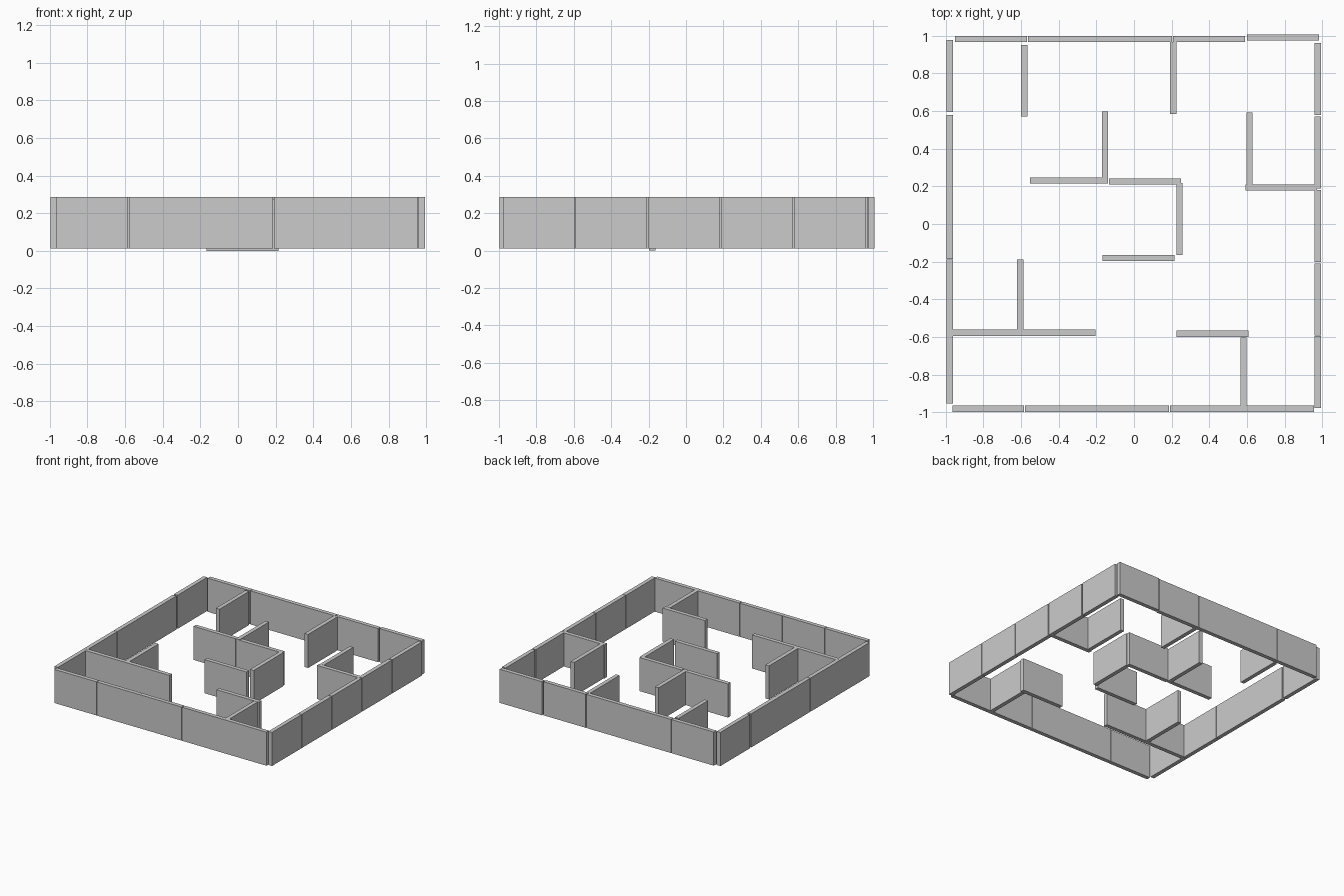
import bpy

if "Cube" in bpy.data.objects:
    bpy.data.objects.remove(bpy.data.objects["Cube"])

L, T, H = 0.382, 0.033, 0.275   # wall panel length, thickness, height
BASE = 0.012                    # most panels sit just above the ground


def wall(name, x, y, along_x=True, length=L, z=BASE):
    bpy.ops.mesh.primitive_cube_add(size=1, location=(x, y, z + H / 2))
    ob = bpy.context.object
    ob.name = name
    ob.scale = (length, T, H) if along_x else (T, length, H)
    bpy.ops.object.transform_apply(location=False, rotation=False, scale=True)


# Outer walls
for x, y in [(-0.76, 0.983), (-0.372, 0.983), (0.01, 0.983), (0.399, 0.983), (0.792, 0.99)]:
    wall("back_wall", x, y)
for x in (-0.774, -0.388, -0.005, 0.383, 0.766):
    wall("front_wall", x, -0.981)
for y, length in [(0.786, L), (0.197, 2 * L), (-0.379, L), (-0.763, L)]:
    wall("left_wall", -0.979, y, False, length)
for y in (0.771, 0.38, -0.011, -0.4, -0.787):
    wall("right_wall", 0.976, y, False)

# Inner walls running left to right
for x, y in [(-0.362, 0.231), (0.059, 0.226), (0.782, 0.194), (0.417, -0.583)]:
    wall("inner_wall_across", x, y)
wall("inner_wall_long", -0.587, -0.578, length=2 * L)
wall("inner_wall_low", 0.025, -0.18, z=0.0)

# Inner walls running front to back
for x, y in [(-0.583, 0.761), (0.209, 0.776), (-0.154, 0.407), (0.613, 0.402),
             (0.241, 0.027), (-0.604, -0.379), (0.582, -0.793)]:
    wall("inner_wall_deep", x, y, False)
